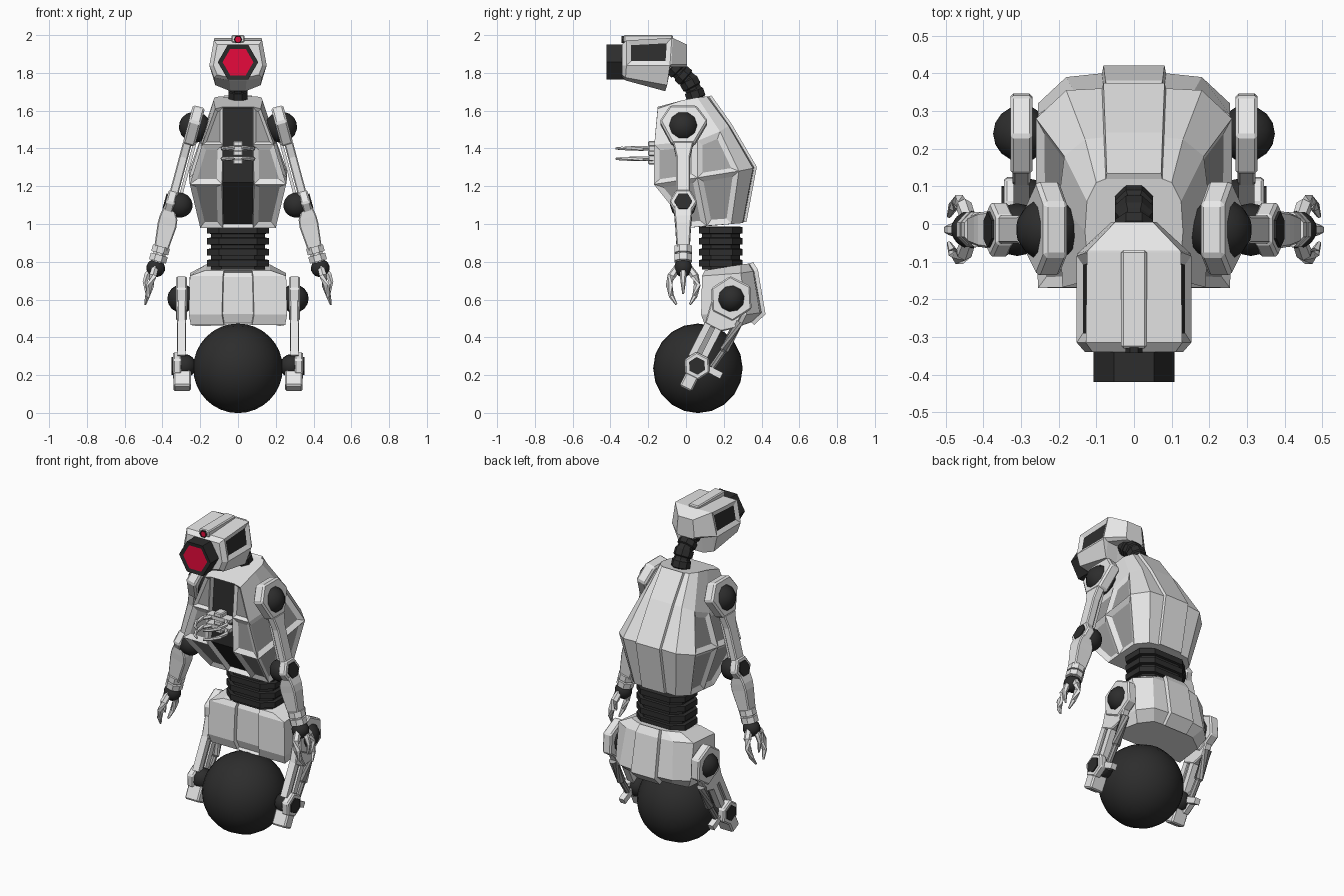
import bpy, bmesh, math
from mathutils import Matrix, Vector

if "Cube" in bpy.data.objects:
    bpy.data.objects.remove(bpy.data.objects["Cube"])


def material(name, rgb):
    m = bpy.data.materials.new(name)
    m.diffuse_color = (*rgb, 1)
    m.use_nodes = True
    m.node_tree.nodes["Principled BSDF"].inputs["Base Color"].default_value = m.diffuse_color
    return m


LIGHT = material("light grey shell", (0.8, 0.8, 0.8))
MID = material("mid grey panel", (0.35, 0.35, 0.35))
DARK = material("dark rubber", (0.026, 0.026, 0.026))
RED = material("red lens", (0.8, 0.003, 0.045))


def finish(name, bm, mats, M=None, mirror=False, bevel=0, smooth=False):
    """Turn a bmesh into an object, baked in world space."""
    if M:
        bm.transform(M)
    me = bpy.data.meshes.new(name)
    bmesh.ops.recalc_face_normals(bm, faces=bm.faces)
    bm.to_mesh(me)
    bm.free()
    for m in mats:
        me.materials.append(m)
    for p in me.polygons:
        p.use_smooth = smooth
    ob = bpy.data.objects.new(name, me)
    bpy.context.collection.objects.link(ob)
    if bevel:
        b = ob.modifiers.new("Bevel", "BEVEL")
        b.width, b.segments = bevel, 1
    if mirror:
        ob.modifiers.new("Mirror", "MIRROR").use_mirror_merge = False
    return ob


def loft(rings):
    """Skin closed rings and cap the ends; returns the bmesh and its face grid."""
    bm = bmesh.new()
    vs = [[bm.verts.new(p) for p in r] for r in rings]
    n = len(vs[0])
    grid = [[bm.faces.new((a[i], a[(i + 1) % n], b[(i + 1) % n], b[i])) for i in range(n)]
            for a, b in zip(vs, vs[1:])]
    bm.faces.new(vs[0])
    bm.faces.new(vs[-1])
    bmesh.ops.recalc_face_normals(bm, faces=bm.faces)
    return bm, grid


def full(half):
    return list(half) + [(-x, y, z) for x, y, z in reversed(half)]


def inset(bm, faces, t, d, mat):
    bmesh.ops.inset_individual(bm, faces=faces, thickness=t, depth=d, use_even_offset=True)
    for f in faces:
        f.material_index = mat


def plate(name, prof, x0, x1, mat, M=None, mirror=True, bevel=0.0):
    """Extrude a (y, z) profile between two x positions."""
    bm, _ = loft([[(x, y, z) for y, z in prof] for x in (x0, x1)])
    return finish(name, bm, [mat], M, mirror, bevel)


def rect(y0, y1, z0, z1):
    return [(y0, z0), (y1, z0), (y1, z1), (y0, z1)]


def hexa(r, cy=0, cz=0):
    return [(cy + r * math.cos(k * math.pi / 3), cz + r * math.sin(k * math.pi / 3)) for k in range(6)]


def tube(name, pts, radii, mat, sides=6, M=None, mirror=False):
    pts = [Vector(p) for p in pts]
    rings = []
    for i, p in enumerate(pts):
        t = pts[min(i + 1, len(pts) - 1)] - pts[max(i - 1, 0)]
        q = Vector((0, 0, 1)).rotation_difference(t.normalized())
        rings.append([p + q @ Vector((radii[i] * math.cos(a), radii[i] * math.sin(a), 0))
                      for a in [2 * math.pi * (k + .5) / sides for k in range(sides)]])
    bm, _ = loft(rings)
    return finish(name, bm, [mat], M, mirror)


def ball(name, c, r, seg, rings, M=None, mirror=True):
    bm = bmesh.new()
    bmesh.ops.create_uvsphere(bm, u_segments=seg, v_segments=rings, radius=r,
                              matrix=Matrix.Translation(c) @ Matrix.Rotation(math.pi / 2, 4, 'Y'))
    return finish(name, bm, [DARK], M, mirror, smooth=True)


# Rolling ball
ball("rolling_ball", (0, 0.063, 0.236), 0.237, 20, 16, mirror=False)

# Torso: shell with window panels, dark chest strip and raised spine
torso = [full(h) for h in (
    [(.08, -.15, 1.62), (.12, -.15, 1.61), (.13, -.02, 1.655), (.125, .06, 1.67), (.1, .11, 1.675), (.075, .12, 1.675)],
    [(.08, -.168, 1.42), (.19, -.168, 1.42), (.20, .06, 1.44), (.185, .18, 1.49), (.13, .225, 1.52), (.08, .23, 1.52)],
    [(.085, -.17, 1.21), (.255, -.17, 1.21), (.26, .06, 1.245), (.26, .28, 1.28), (.18, .355, 1.295), (.085, .36, 1.30)],
    [(.08, .015, .98), (.2, .015, .98), (.2, .11, .99), (.2, .24, 1.0), (.14, .30, 1.005), (.08, .305, 1.01)])]
bm, g = loft(torso)
inset(bm, [g[0][0], g[0][10]], .016, -.015, 1)
inset(bm, [row[i] for row in g[1:] for i in (0, 1, 2, 8, 9, 10)], .028, -.015, 1)
for idx, depth, mat in ((11, -.03, 2), (5, .015, 0)):
    strip = [row[idx] for row in g]
    bmesh.ops.inset_region(bm, faces=strip, thickness=.004, depth=depth)
    for f in strip:
        f.material_index = mat
finish("torso", bm, [LIGHT, MID, DARK])

# Waist bellows
rings = []
for k in range(4):
    z = .76 + k * .058
    for dz, s in ((0, .87), (.014, .87), (.016, 1), (.05, 1), (.052, .87)):
        rings.append(full([(x * s, .185 + y * s, z + dz) for x, y in
                           ((.1, -.115), (.165, -.06), (.165, .06), (.1, .115))]))
bm, _ = loft(rings)
finish("waist_bellows", bm, [DARK])

# Pelvis with raised back and sunken front panel
bm, g = loft([full(h) for h in (
    [(.075, .10, .755), (.17, .10, .755), (.17, .29, .785), (.1, .33, .79), (.07, .335, .79)],
    [(.08, .085, .725), (.255, .085, .725), (.255, .29, .74), (.16, .355, .75), (.08, .36, .75)],
    [(.085, .08, .52), (.26, .08, .52), (.255, .32, .52), (.18, .39, .53), (.085, .40, .53)],
    [(.075, .10, .465), (.25, .10, .465), (.22, .29, .46), (.14, .34, .48), (.08, .345, .48)])])
for idx, depth in ((4, .022), (9, -.02)):
    bmesh.ops.inset_region(bm, faces=[row[idx] for row in g], thickness=.004, depth=depth)
finish("pelvis", bm, [LIGHT])

# Neck
npts = [(0, -.07, 1.84), (0, -.03, 1.80), (0, .01, 1.765), (0, .04, 1.71), (0, .06, 1.65)]
path, rad = [], []
for a, b in zip(npts, npts[1:]):
    for t in (0, .1, .7, .8):
        path.append(Vector(a).lerp(Vector(b), t))
        rad.append(.055 if t in (.1, .7) else .046)
tube("neck", path, rad, DARK, 8)

# Head with dark side windows
bm, g = loft([full(h) for h in (
    [(.11, -.34, 1.95), (.13, -.34, 1.84), (.11, -.34, 1.79), (.045, -.34, 1.775)],
    [(.128, -.315, 1.972), (.152, -.315, 1.84), (.127, -.32, 1.775), (.045, -.32, 1.76)],
    [(.125, -.075, 1.985), (.152, -.085, 1.84), (.12, -.10, 1.735), (.04, -.11, 1.703)],
    [(.122, -.07, 1.985), (.15, -.078, 1.845), (.12, -.085, 1.832), (.04, -.09, 1.832)],
    [(.05, .005, 1.95), (.06, .005, 1.845), (.05, .003, 1.832), (.02, .003, 1.832)])])
inset(bm, [g[1][0], g[1][6]], .025, -.012, 1)
finish("head", bm, [LIGHT, DARK])
plate("head_ridge", rect(-.33, -.07, 1.96, 2.0), -.034, .034, LIGHT, None, False, .006)


def lens(name, z, r, y0, y1, rim):
    """Hexagonal dark housing with a red front."""
    bm, _ = loft([[(x, y, z + dz) for x, dz in hexa(r)] for y in (y0, y1)])
    f = min(bm.faces, key=lambda f: f.calc_center_median().y)
    inset(bm, [f], rim, -.004, 1)
    finish(name, bm, [DARK, RED])


lens("main_eye", 1.857, .107, -.42, -.32, .022)
lens("top_light", 1.977, .022, -.342, -.325, .004)

# Chest pincers
for z in (1.345, 1.40):
    plate("pincer_rail", rect(-.195, -.14, z - .01, z + .012), -.08, .08, LIGHT, None, False)
    tube("chest_pincer", [(.045, -.18, z), (.08, -.23, z), (.078, -.29, z), (.055, -.34, z), (.02, -.37, z)],
         [.013, .013, .012, .01, .006], LIGHT, mirror=True)
for z in (1.33, 1.375, 1.425):
    plate("pincer_hub", rect(-.2, -.14, z - .014, z + .014), -.026, .026, LIGHT, None, False, .005)

# Arms: built hanging straight from the shoulder, then tilted outward
ARM = Matrix.Translation((.235, -.015, 1.515)) @ Matrix.Rotation(math.radians(-15), 4, 'Y')
ball("shoulder_joint", (-.008, 0, 0), .086, 10, 8, ARM)
plate("shoulder_plate", [(-.07, .11), (.07, .11), (.132, .025), (.06, -.1), (-.06, -.1), (-.125, .025)],
      -.033, .033, LIGHT, ARM, bevel=.01)
plate("upper_arm", [(-.055, -.09), (.055, -.09), (.037, -.17), (.037, -.38), (-.037, -.38), (-.037, -.17)],
      -.014, .033, LIGHT, ARM, bevel=.006)
plate("upper_arm_rod", rect(-.02, .02, -.38, -.06), -.037, -.02, LIGHT, ARM)
ball("elbow_joint", (-.035, 0, -.42), .07, 10, 8, ARM)
plate("elbow_plate", hexa(.075, 0, -.42), -.01, .04, LIGHT, ARM, bevel=.008)
plate("elbow_cap", hexa(.048, 0, -.42), .039, .047, DARK, ARM)
bm, _ = loft([[(x0, -w, z), (x1, -w, z), (x1, w, z), (x0, w, z)] for x0, x1, w, z in (
    (-.01, .04, .05, -.44), (-.045, .052, .046, -.5), (-.05, .052, .042, -.54), (-.038, .035, .034, -.68))])
finish("forearm", bm, [LIGHT], ARM, True, .006)
for z in (-.675, -.72):
    tube("wrist_band", [(0, 0, z + .018), (0, 0, z - .018)], [.05, .05], LIGHT, 8, ARM, True)
tube("wrist_core", [(0, 0, -.66), (0, 0, -.77)], [.036, .036], LIGHT, 8, ARM, True)
ball("wrist_joint", (0, 0, -.775), .05, 10, 8, ARM)
for s in (1, -1):
    tube("claw_finger", [(.004, s * r, z) for r, z in
                         ((.03, -.775), (.062, -.82), (.074, -.87), (.062, -.93), (.036, -.975))],
         [.02, .022, .02, .014, .006], LIGHT, 6, ARM, True)
tube("claw_thumb", [(.02, 0, -.78), (.034, 0, -.82), (.036, 0, -.86), (.012, 0, -.92)],
     [.018, .018, .014, .005], LIGHT, 6, ARM, True)

# Legs: built straight down from the hip, then swung forward
LEG = Matrix.Translation((.3, .24, .605)) @ Matrix.Rotation(math.radians(-27), 4, 'X')
ball("hip_joint", (-.002, 0, 0), .076, 10, 8, LEG)
plate("hip_plate", hexa(.12), -.03, .028, LIGHT, LEG, bevel=.008)
plate("thigh", [(-.09, -.05), (.09, -.05), (.09, -.13), (.03, -.18), (-.065, -.18)], -.025, .022, LIGHT, LEG, bevel=.006)
for y in (-.05, .01):
    plate("shin_strut", rect(y - .017, y + .019, -.37, -.15), -.022, .02, LIGHT, LEG)
plate("shin_core", rect(-.035, 0, -.36, -.15), -.012, .008, MID, LEG)
tube("rear_piston", [(0, .09, -.09), (0, .09, -.26), (0, .088, -.27), (0, .075, -.37)],
     [.026, .026, .018, .018], MID, 8, LEG, True)
ball("ankle_joint", (-.015, 0, -.4), .064, 10, 8, LEG)
plate("ankle_plate", hexa(.075, 0, -.4), 0, .045, LIGHT, LEG, bevel=.008)
plate("ankle_cap", hexa(.047, 0, -.4), .044, .052, DARK, LEG)
plate("ankle_bar", rect(.04, .14, -.405, -.37), -.015, .02, LIGHT, LEG)
plate("foot_tail", rect(-.036, .036, -.535, -.44), -.05, .042, LIGHT, LEG, bevel=.008)
